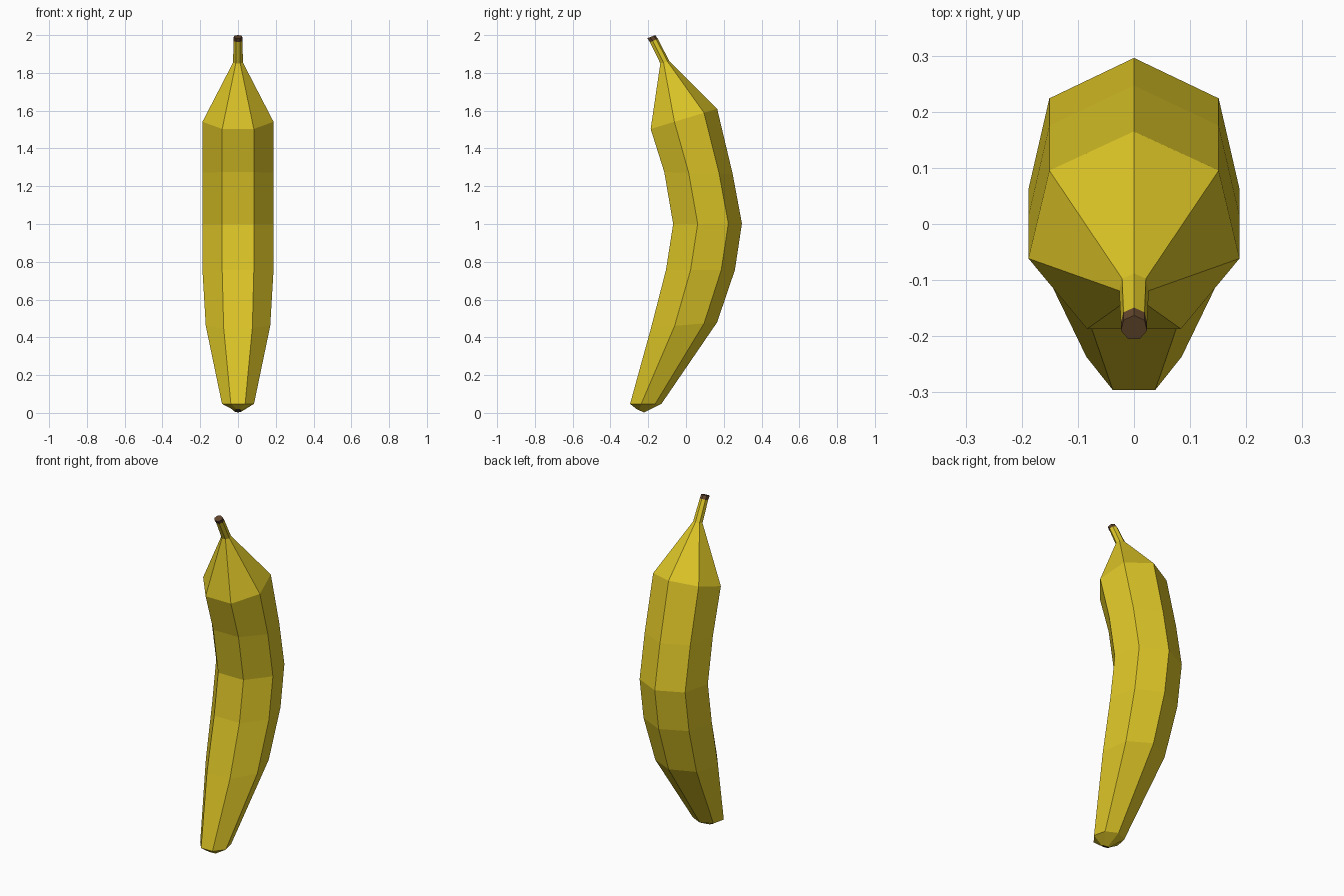
import bpy, bmesh, math

if "Cube" in bpy.data.objects:
    bpy.data.objects.remove(bpy.data.objects["Cube"])

SIDES = 7  # one ridge along the back (+y), a flat face along the front


def material(name, rgb):
    m = bpy.data.materials.new(name)
    m.diffuse_color = (*rgb, 1)
    m.use_nodes = True
    m.node_tree.nodes["Principled BSDF"].inputs["Base Color"].default_value = m.diffuse_color
    return m


def ring(bm, front, back, rx):
    """Heptagon spanning side-view points front and back, with x radius rx."""
    k = math.cos(math.pi / SIDES)
    verts = []
    for i in range(SIDES):
        a = 2 * math.pi * i / SIDES
        t = (math.cos(a) + k) / (1 + k)  # 0 at the front flat, 1 at the back ridge
        verts.append(bm.verts.new((rx * math.sin(a),
                                   front[0] + t * (back[0] - front[0]),
                                   front[1] + t * (back[1] - front[1]))))
    return verts


# Sections from blossom end to stem tip: front (y, z), back (y, z), x radius
sections = [
    ((-0.262, 0.020), (-0.222, 0.002), 0.021),
    ((-0.296, 0.048), (-0.130, 0.048), 0.087),
    ((-0.185, 0.450), (0.165, 0.480), 0.175),
    ((-0.106, 0.757), (0.259, 0.757), 0.193),
    ((-0.068, 1.000), (0.296, 1.003), 0.193),
    ((-0.115, 1.275), (0.247, 1.265), 0.193),
    ((-0.187, 1.503), (0.165, 1.610), 0.193),
    ((-0.136, 1.850), (-0.088, 1.862), 0.027),
    ((-0.191, 1.963), (-0.149, 1.980), 0.024),
    ((-0.205, 1.983), (-0.163, 2.000), 0.024),
]

# Banana body: loft through the sections, dark caps at both ends
bm = bmesh.new()
rings = [ring(bm, *s) for s in sections]
for n, (lo, hi) in enumerate(zip(rings, rings[1:])):
    for i in range(SIDES):
        j = (i + 1) % SIDES
        f = bm.faces.new((lo[i], lo[j], hi[j], hi[i]))
        f.material_index = 1 if n == len(rings) - 2 else 0
for cap, index in ((rings[0], 2), (rings[-1], 1)):
    bm.faces.new(cap).material_index = index
bmesh.ops.recalc_face_normals(bm, faces=bm.faces)

mesh = bpy.data.meshes.new("banana")
bm.to_mesh(mesh)
bm.free()
mesh.materials.append(material("yellow_peel", (0.72, 0.56, 0.02)))
mesh.materials.append(material("brown_stem", (0.12, 0.06, 0.025)))
mesh.materials.append(material("dark_tip", (0.05, 0.03, 0.015)))
bpy.context.collection.objects.link(bpy.data.objects.new("banana", mesh))
